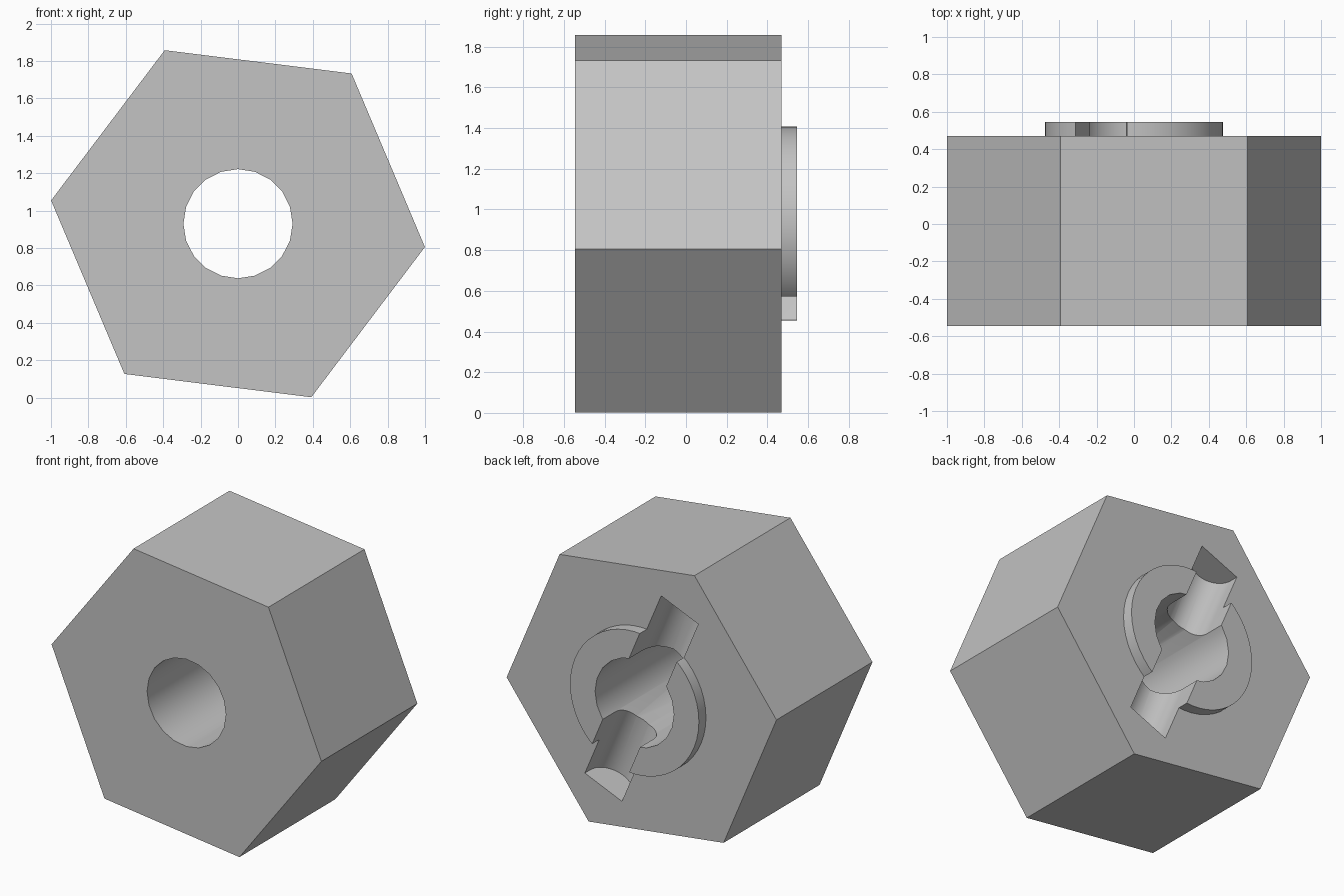
import bpy, bmesh
from math import cos, sin, pi, radians
from mathutils import Vector

cube = bpy.data.objects.get("Cube")
if cube:
    bpy.data.objects.remove(cube, do_unlink=True)

CENTRE_Z = 0.93
TILT = radians(-7.1)          # direction of the first hexagon corner
BACK, FRONT, COLLAR = 0.47, -0.545, 0.545

steel = bpy.data.materials.new("plain_grey")
steel.use_nodes = True
GREY = (0.55, 0.55, 0.55, 1)
steel.diffuse_color = GREY
steel.node_tree.nodes["Principled BSDF"].inputs["Base Color"].default_value = GREY


def extrude(name, points, along):
    """Solid made by sweeping a closed flat outline along a vector."""
    bm = bmesh.new()
    face = bm.faces.new([bm.verts.new(p) for p in points])
    swept = bmesh.ops.extrude_face_region(bm, geom=[face])["geom"]
    bmesh.ops.translate(bm, vec=along,
                        verts=[v for v in swept if isinstance(v, bmesh.types.BMVert)])
    bmesh.ops.recalc_face_normals(bm, faces=bm.faces)
    mesh = bpy.data.meshes.new(name)
    bm.to_mesh(mesh)
    bm.free()
    obj = bpy.data.objects.new(name, mesh)
    bpy.context.collection.objects.link(obj)
    mesh.materials.append(steel)
    return obj


def round_prism(name, radius, sides, y0, y1, turn=0.0):
    ring = [Vector((radius * cos(turn + 2 * pi * i / sides), y0,
                    CENTRE_Z + radius * sin(turn + 2 * pi * i / sides)))
            for i in range(sides)]
    return extrude(name, ring, Vector((0, y1 - y0, 0)))


# Hexagonal body, with the raised collar and the cutters
body = round_prism("hex_nut_body", 1.007, 6, FRONT, BACK, TILT)
collar = round_prism("collar", 0.477, 48, BACK - 0.1, COLLAR)
bore = round_prism("bore_cutter", 0.292, 20, -1, 1)

# Round-bottomed slot running from corner to corner across the back
axis = Vector((cos(TILT + 2 * pi / 3), 0, sin(TILT + 2 * pi / 3)))
side = Vector((axis.z, 0, -axis.x))
HALF_WIDTH, HALF_LENGTH, SLOT_Y, STEPS = 0.149, 0.726, BACK - 0.06, 20
profile = [(HALF_WIDTH, 0.8)]
profile += [(HALF_WIDTH * cos(pi * i / STEPS), SLOT_Y - HALF_WIDTH * sin(pi * i / STEPS))
            for i in range(STEPS + 1)]
profile += [(-HALF_WIDTH, 0.8)]
start = Vector((0, 0, CENTRE_Z)) - axis * HALF_LENGTH
slot = extrude("slot_cutter", [start + side * w + Vector((0, y, 0)) for w, y in profile],
               axis * 2 * HALF_LENGTH)

# Join the collar, then cut the bore and the slot
bpy.context.view_layer.objects.active = body
for tool, action in ((collar, "UNION"), (bore, "DIFFERENCE"), (slot, "DIFFERENCE")):
    tool.hide_render = True
    mod = body.modifiers.new(tool.name, "BOOLEAN")
    mod.operation, mod.object, mod.solver = action, tool, "EXACT"
    bpy.ops.object.modifier_apply(modifier=mod.name)
    bpy.data.objects.remove(tool, do_unlink=True)

# Smooth round walls, sharp corners
bpy.ops.object.select_all(action="DESELECT")
body.select_set(True)
bpy.ops.object.shade_smooth_by_angle(angle=radians(30))
